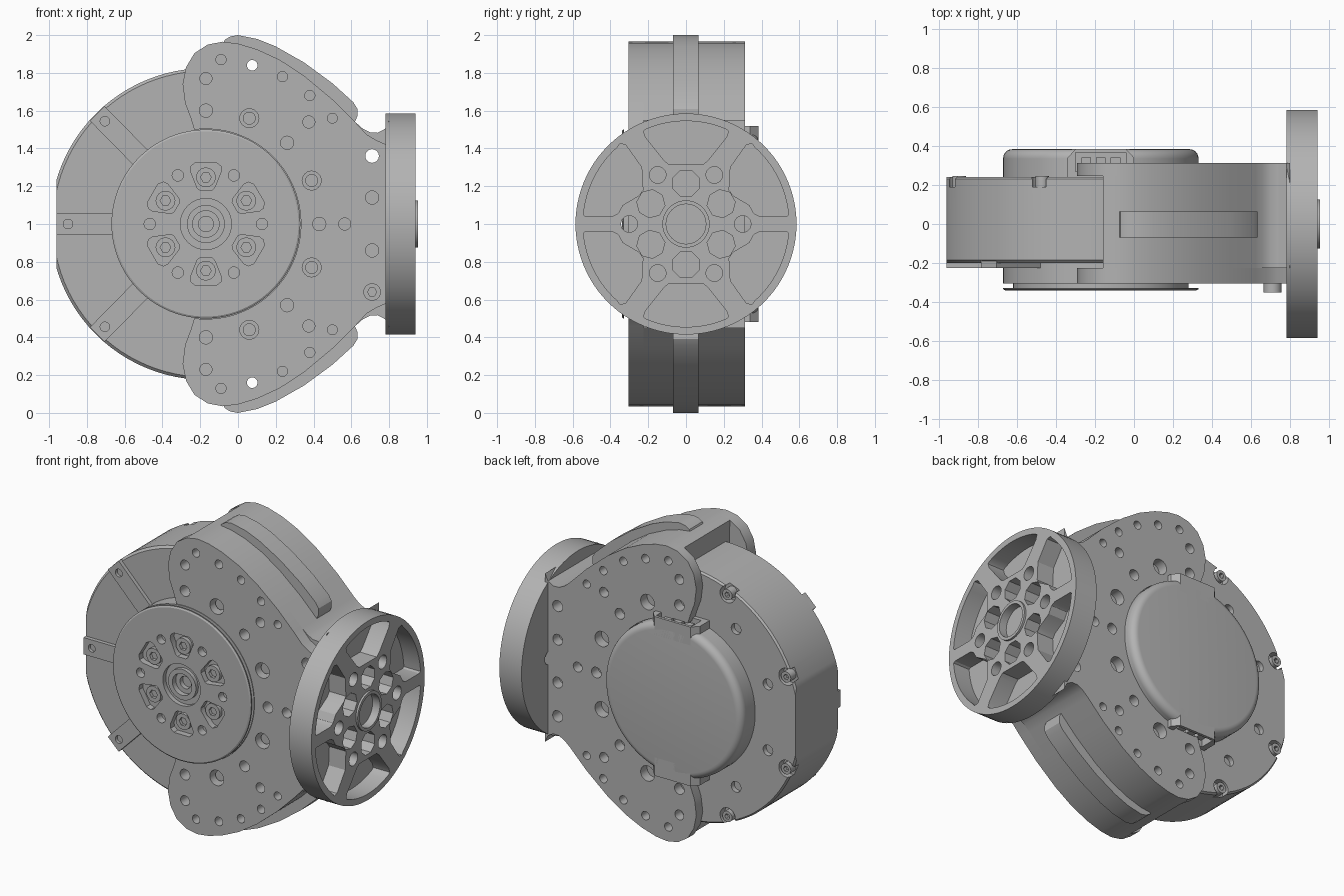
import bpy, bmesh
from math import cos, sin, radians, pi
from mathutils import Vector

if "Cube" in bpy.data.objects:
    bpy.data.objects.remove(bpy.data.objects["Cube"])

grey = bpy.data.materials.new("machined_grey")
grey.use_nodes = True
COLOUR = (0.45, 0.45, 0.45, 1)
grey.diffuse_color = COLOUR
grey.node_tree.nodes["Principled BSDF"].inputs["Base Color"].default_value = COLOUR

CX, CZ = -0.17, 1.0   # motor axis
parts = []


def arc(cx, cy, r, a0, a1, n):
    return [(cx + r * cos(radians(a0 + (a1 - a0) * i / n)),
             cy + r * sin(radians(a0 + (a1 - a0) * i / n))) for i in range(n + 1)]


def circle(cx, cy, r, n=24):
    return arc(cx, cy, r, 0, 360, n)[:-1]


def polar(r, a):
    return CX + r * cos(radians(a)), CZ + r * sin(radians(a))


def turned(pts, a):
    """Points given as (outward, sideways) from the motor axis, turned by a."""
    c, s = cos(radians(a)), sin(radians(a))
    return [(CX + u * c - v * s, CZ + u * s + v * c) for u, v in pts]


def rect(x0, x1, y0, y1):
    return [(x0, y0), (x1, y0), (x1, y1), (x0, y1)]


def mirrored(pts):
    return [(x, 2 * CZ - z) for x, z in reversed(pts)]


def add_prism(bm, pts, lo, hi, axis="y"):
    place = {"y": lambda p, d: (p[0], d, p[1]),
             "x": lambda p, d: (d, p[0], p[1]),
             "z": lambda p, d: (p[0], p[1], d)}[axis]
    a = [bm.verts.new(place(p, lo)) for p in pts]
    b = [bm.verts.new(place(p, hi)) for p in pts]
    bm.faces.new(a)
    bm.faces.new(b)
    for i in range(len(pts)):
        j = (i + 1) % len(pts)
        bm.faces.new((a[i], a[j], b[j], b[i]))


def finish(bm, name):
    bmesh.ops.recalc_face_normals(bm, faces=bm.faces[:])
    me = bpy.data.meshes.new(name)
    bm.to_mesh(me)
    bm.free()
    me.materials.append(grey)
    ob = bpy.data.objects.new(name, me)
    bpy.context.collection.objects.link(ob)
    parts.append(ob)
    return ob


def prisms(name, items, axis="y"):
    bm = bmesh.new()
    for pts, lo, hi in items:
        add_prism(bm, pts, lo, hi, axis)
    return finish(bm, name)


def lathe(name, profile, clip_x=None):
    bm = bmesh.new()
    vs = [bm.verts.new((CX + r, y, CZ)) for r, y in profile]
    es = [bm.edges.new(e) for e in zip(vs, vs[1:])]
    bmesh.ops.spin(bm, geom=vs + es, cent=(CX, 0, CZ), axis=(0, 1, 0),
                   angle=2 * pi, steps=96, use_merge=True)
    bmesh.ops.remove_doubles(bm, verts=bm.verts[:], dist=0.0001)
    if clip_x is not None:
        bmesh.ops.bisect_plane(bm, geom=bm.verts[:] + bm.edges[:] + bm.faces[:],
                               plane_co=(clip_x, 0, 0), plane_no=Vector((-1, 0, 0)), clear_outer=True)
        bmesh.ops.holes_fill(bm, edges=[e for e in bm.edges if e.is_boundary])
    return finish(bm, name)


def cut(ob, items, axis="y"):
    cutter = prisms("cutter", items, axis)
    mod = ob.modifiers.new("cut", "BOOLEAN")
    mod.object, mod.operation, mod.solver = cutter, "DIFFERENCE", "EXACT"
    bpy.context.view_layer.update()
    me = bpy.data.meshes.new_from_object(ob.evaluated_get(bpy.context.evaluated_depsgraph_get()))
    ob.modifiers.clear()
    ob.data = me
    parts.remove(cutter)
    bpy.data.objects.remove(cutter)


# Motor housing with flat outer end
motor = lathe("motor_housing", [(0, -0.2), (0.81, -0.2), (0.825, -0.185), (0.825, 0.23),
                                (0.815, 0.242), (0, 0.242)], clip_x=-0.96)
screw_spots = [polar(0.785, a) for a in (112.5, 157.5, 202.5, 247.5)]
rear_holes = [polar(0.63, a) for a in (125, 160, 200, 235)]
cut(motor, [(circle(x, z, 0.055), 0.19, 0.3) for x, z in screw_spots] +
    [(circle(x, z, 0.035), 0.21, 0.3) for x, z in rear_holes])
rear_screws = prisms("rear_screws", [(circle(x, z, 0.035), 0.18, 0.246) for x, z in screw_spots])
cut(rear_screws, [(circle(x, z, 0.018, 6), 0.22, 0.3) for x, z in screw_spots])

# Raised spokes on the motor front
spokes = prisms("front_spokes", [
    (turned(rect(0.45, 0.79 if a == 180 else 0.82, -0.055, 0.055), a), -0.225, -0.17)
    for a in (134.5, 180, 225.5)])
cut(spokes, [(circle(*polar(r, a), 0.025), -0.3, -0.205)
             for r, a in ((0.763, 134.5), (0.73, 180), (0.763, 225.5))])

# Rotating output disc
disc = lathe("output_disc", [(0, -0.15), (0.5, -0.15), (0.5, -0.305), (0.45, -0.305), (0.45, -0.327),
                             (0.5, -0.327), (0.5, -0.334), (0.49, -0.34), (0.135, -0.34), (0.135, -0.31),
                             (0.1, -0.31), (0.1, -0.335), (0.07, -0.335), (0.07, -0.3),
                             (0.04, -0.3), (0.04, -0.27), (0, -0.27)])
pocket = [(0.178, -0.03), (0.19, -0.045), (0.28, -0.082), (0.305, -0.08), (0.325, -0.055)]
pocket += [(u, -v) for u, v in reversed(pocket)]
sixths = range(30, 390, 60)
cut(disc, [(turned(pocket, a), -0.4, -0.3) for a in sixths] +
    [(circle(*polar(0.297, a), 0.03), -0.4, -0.29) for a in range(0, 360, 60)])
bolts = prisms("disc_bolts", [(circle(*polar(0.247, a), 0.052), -0.325, -0.29) for a in sixths])
cut(bolts, [(circle(*polar(0.247, a), 0.028, 6), -0.4, -0.305) for a in sixths])

# Rear cap with rounded rim and two connector housings
lathe("rear_cap", [(0, 0.22), (0.5, 0.22), (0.5, 0.335)] +
      arc(0.455, 0.338, 0.045, 0, 90, 6) + [(0, 0.383)])
socket_box = [(-0.34, 0.23), (-0.34, 0.34), (-0.3, 0.383), (-0.04, 0.383), (0, 0.34), (0, 0.23)]
for name, z0, z1, sign in (("top", 1.4, 1.52, 1), ("bottom", 0.48, 0.6, -1)):
    edge = CZ + sign * 0.52
    housing = prisms(name + "_connector_housing", [(socket_box, z0, z1)], "z")
    opening = [(rect(-0.3, -0.04, 0.27, 0.365), edge - sign * 0.09, edge + sign * 0.1)]
    cut(housing, opening, "z")
    cut(bpy.data.objects["rear_cap"], opening, "z")
    prisms(name + "_connector_pins",
           [(rect(x, x + 0.05, 0.295, 0.34), edge - sign * 0.1, edge - sign * 0.02)
            for x in (-0.27, -0.195, -0.12)], "z")

# Bracket: two C-shaped plates joined by a curved wall
lobe = [(-0.25, 1.56), (-0.28, 1.64), (-0.293, 1.74), (-0.275, 1.83), (-0.23, 1.905),
        (-0.16, 1.95), (-0.08, 1.965), (0.0, 1.955), (0.1, 1.925), (0.22, 1.87),
        (0.35, 1.785), (0.5, 1.66), (0.62, 1.54)]
front_half = lobe + [(0.68, 1.475), (0.73, 1.445), (0.785, 1.42)]
neck_half = lobe + [(0.66, 1.505), (0.7, 1.485), (0.74, 1.483), (0.78, 1.505), (0.8, 1.55)]
core_half = [p for p in neck_half if p[0] > -0.161]


def c_shape(half, r, a):
    return half + mirrored(half) + arc(CX, CZ, r, -a, a, 64)


plate_front = prisms("bracket_front_plate", [(c_shape(front_half, 0.503, 97), -0.305, -0.225)])
plate_back = prisms("bracket_back_plate", [(c_shape(neck_half, 0.503, 97), 0.245, 0.312)])
core = prisms("bracket_wall", [(c_shape(core_half, 0.8, 89), -0.225, 0.245)])

through = [(0.075, 1.84, 0.028), (0.71, 1.36, 0.036)]
counterbores = [(0.06, 1.56, 0.05), (0.39, 1.23, 0.05)]
holes = through + counterbores + [
    (-0.17, 1.77, 0.032), (-0.09, 1.87, 0.027), (0.235, 1.78, 0.027), (0.38, 1.68, 0.027),
    (0.375, 1.54, 0.032), (0.5, 1.56, 0.026), (-0.17, 1.6, 0.035), (0.26, 1.43, 0.035),
    (0.71, 1.14, 0.035)]


def both(spots):
    return spots + [(x, 2 * CZ - z, r) for x, z, r in spots]


all_holes = both(holes) + [(0.43, CZ, 0.035), (0.565, CZ, 0.032)]
for ob in (plate_front, plate_back):
    cut(ob, [(circle(x, z, r), -0.5, 0.5) for x, z, r in all_holes])
cut(core, [(circle(x, z, r), -0.5, 0.5) for x, z, r in both(through)])
sleeves = prisms("bracket_screws", [(circle(x, z, 0.034), -0.27, -0.19) for x, z, r in both(counterbores)])

# Clamp bolt beside the mounting wheel
clamp = prisms("clamp_bolt", [(circle(0.71, 0.64, 0.046), -0.35, -0.2)])
cut(clamp, [(circle(0.71, 0.64, 0.024, 6), -0.4, -0.32)])

# Stiffening ribs along the outer wall
rib = [(-0.09, 1.93), (-0.07, 1.975), (-0.04, 1.993), (0.0, 2.0), (0.1, 1.98), (0.2, 1.94),
       (0.35, 1.855), (0.5, 1.745), (0.61, 1.645), (0.632, 1.61), (0.632, 1.57), (0.6, 1.5),
       (0.35, 1.73), (0.1, 1.88)]
prisms("upper_rib", [(rib, -0.07, 0.065)])
prisms("lower_rib", [(mirrored(rib), -0.07, 0.065)])

# Mounting wheel with weight-saving pockets
wheel = prisms("mounting_wheel", [(circle(0, CZ, 0.585, 96), 0.78, 0.94)], "x")
end_pocket = [(-0.215, 1.46), (-0.115, 1.335), (-0.09, 1.315), (0.09, 1.315), (0.115, 1.335),
              (0.215, 1.46), (0.225, 1.49)] + arc(0, CZ, 0.545, 67, 113, 12) + [(-0.225, 1.49)]
side_pocket = [(0.53, 1.04), (0.39, 1.04), (0.36, 1.055), (0.335, 1.1), (0.25, 1.15), (0.228, 1.18),
               (0.235, 1.3), (0.32, 1.42), (0.35, 1.425)] + arc(0, CZ, 0.545, 48, 5, 12)
left_side = [(-y, z) for y, z in side_pocket]
pockets = [end_pocket, mirrored(end_pocket), side_pocket, mirrored(side_pocket),
           left_side, mirrored(left_side)]
hub = []
for a in sixths:
    y, z = 0.215 * cos(radians(a)), CZ + 0.215 * sin(radians(a))
    hub.append(arc(y, z, 0.075, a + 22.5, a + 337.5, 7))
pins = [circle(0.3 * cos(radians(a)), CZ + 0.3 * sin(radians(a)), 0.044) for a in range(0, 360, 60)]
cut(wheel, [(p, 0.82, 1.1) for p in pockets + hub] + [(p, 0.7, 1.1) for p in pins], "x")
ring = prisms("wheel_hub_ring", [(circle(0, CZ, 0.125, 48), 0.8, 0.953)], "x")
cut(ring, [(circle(0, CZ, 0.105, 48), 0.9, 1.1)], "x")
cut(wheel, [(circle(0, CZ, 0.11, 48), 0.9, 1.1)], "x")

# Smooth curved walls, keep machined edges sharp
bpy.ops.object.select_all(action="DESELECT")
for ob in parts:
    ob.select_set(True)
bpy.context.view_layer.objects.active = parts[0]
bpy.ops.object.shade_smooth_by_angle(angle=radians(30))
